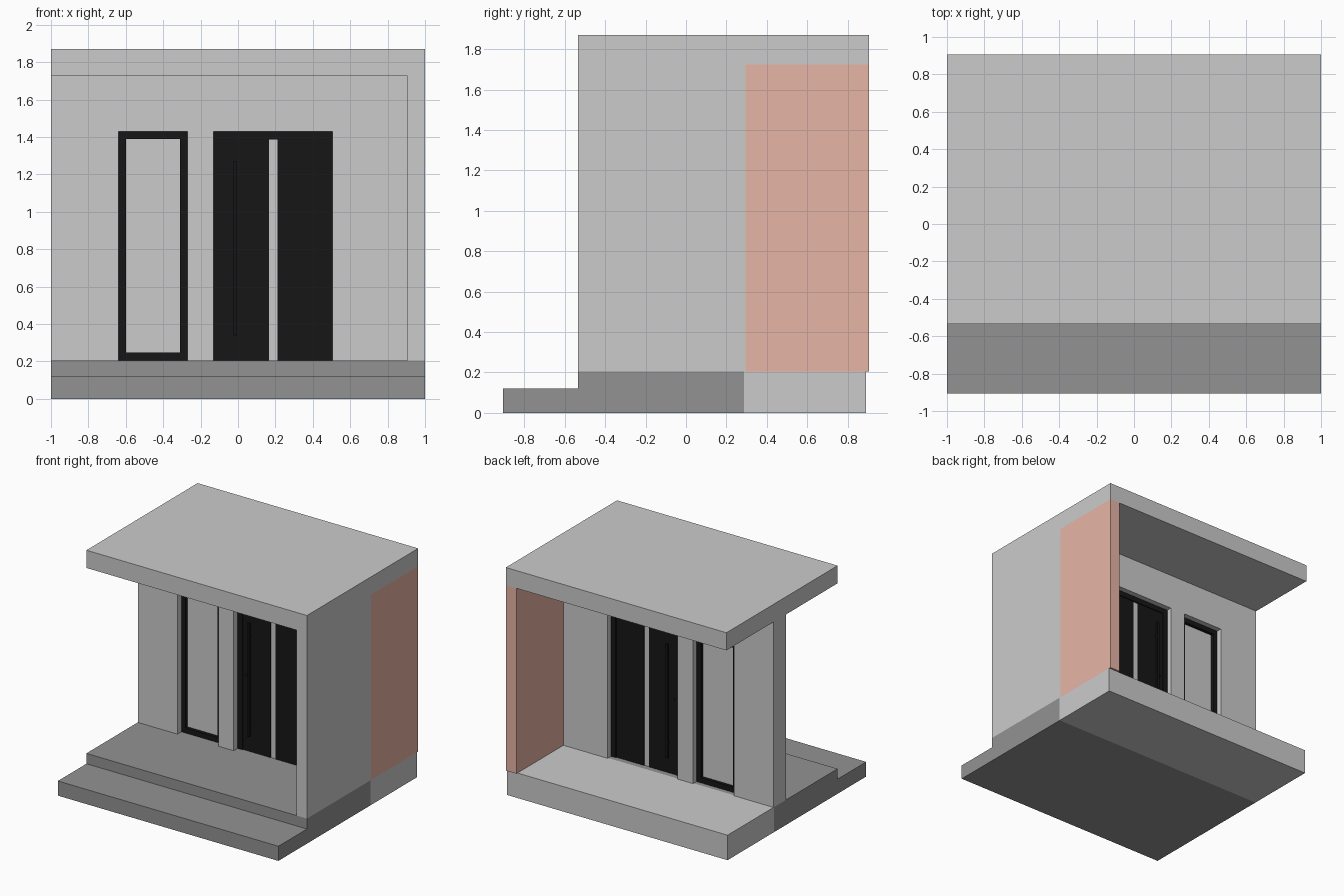
import bpy, bmesh
from mathutils import Matrix

if "Cube" in bpy.data.objects:
    bpy.data.objects.remove(bpy.data.objects["Cube"])


def material(name, rgb):
    m = bpy.data.materials.new(name)
    m.diffuse_color = (*rgb, 1)
    m.use_nodes = True
    m.node_tree.nodes["Principled BSDF"].inputs["Base Color"].default_value = m.diffuse_color
    return m


DARK = material("dark_stone", (0.29, 0.29, 0.29))
BROWN = material("terracotta", (0.8, 0.46, 0.38))
BLACK = material("black_metal", (0.008, 0.008, 0.008))


def finish(name, bm, mat):
    bmesh.ops.recalc_face_normals(bm, faces=bm.faces)
    me = bpy.data.meshes.new(name)
    bm.to_mesh(me)
    bm.free()
    ob = bpy.data.objects.new(name, me)
    bpy.context.collection.objects.link(ob)
    if mat:
        me.materials.append(mat)
    return ob


def extrude_xz(name, pts, y0, y1, mat=None):
    """Extrude an outline in the xz plane from y0 to y1."""
    bm = bmesh.new()
    f = bm.faces.new([bm.verts.new((x, y0, z)) for x, z in pts])
    ext = bmesh.ops.extrude_face_region(bm, geom=[f], use_keep_orig=True)["geom"]
    verts = [v for v in ext if isinstance(v, bmesh.types.BMVert)]
    bmesh.ops.translate(bm, verts=verts, vec=(0, y1 - y0, 0))
    return finish(name, bm, mat)


def box(name, x, y, z, mat=None):
    pts = [(x[0], z[0]), (x[1], z[0]), (x[1], z[1]), (x[0], z[1])]
    return extrude_xz(name, pts, y[0], y[1], mat)


def cylinder_y(name, x, z, r, y0, y1, mat):
    bm = bmesh.new()
    bmesh.ops.create_cone(bm, cap_ends=True, segments=16, radius1=r, radius2=r,
                          depth=y1 - y0,
                          matrix=Matrix.Translation((x, (y0 + y1) / 2, z))
                          @ Matrix.Rotation(1.5707963, 4, 'X'))
    return finish(name, bm, mat)


FLOOR, HEAD, CEIL, TOP = 0.205, 1.43, 1.725, 1.87

# Base slabs
box("step", (-1, 1), (-0.905, -0.535), (0, 0.12), DARK)
box("porch_slab", (-1, 1), (-0.535, 0.287), (0, FLOOR), DARK)
box("inner_floor", (-1, 1), (0.287, 0.89), (0, FLOOR))

# Roof slab and side wall
box("roof", (-1, 1), (-0.535, 0.905), (CEIL, TOP))
box("side_wall", (0.905, 1), (-0.535, 0.295), (FLOOR, CEIL))
box("side_wall_rear", (0.905, 1), (0.295, 0.905), (FLOOR, CEIL), BROWN)

# Front wall, notched for window and door
wall = [(-1, FLOOR)]
for a, b in ((-0.64, -0.27), (-0.13, 0.505)):
    wall += [(a, FLOOR), (a, HEAD), (b, HEAD), (b, FLOOR)]
wall += [(0.905, FLOOR), (0.905, CEIL), (-1, CEIL)]
extrude_xz("front_wall", wall, 0.13, 0.295)


def head_frame(name, a, b, t):
    pts = [(a, FLOOR), (a, HEAD), (b, HEAD), (b, FLOOR),
           (b - t, FLOOR), (b - t, HEAD - t), (a + t, HEAD - t), (a + t, FLOOR)]
    extrude_xz(name, pts, 0.18, 0.25, BLACK)


# Window
head_frame("window_frame", -0.64, -0.27, 0.04)
box("window_sill_frame", (-0.60, -0.31), (0.18, 0.25), (FLOOR, 0.247), BLACK)
box("window_pane", (-0.60, -0.31), (0.205, 0.225), (0.247, 1.39))

# Door with glass strip and fixed side panel
head_frame("door_frame", -0.13, 0.505, 0.043)
box("door_leaf", (-0.087, 0.165), (0.188, 0.242), (FLOOR, 1.387), BLACK)
box("door_glass_strip", (0.165, 0.21), (0.192, 0.238), (FLOOR, 1.387))
box("door_side_panel", (0.21, 0.462), (0.188, 0.242), (FLOOR, 1.387), BLACK)

# Pull bars, mounts and lock on both faces
for side, bar, mount in (("front", (0.152, 0.168), (0.168, 0.188)),
                         ("back", (0.262, 0.278), (0.242, 0.262))):
    box(f"pull_bar_{side}", (-0.025, -0.005), bar, (0.34, 1.27), BLACK)
    for i, z in enumerate((0.45, 1.16)):
        cylinder_y(f"bar_mount_{side}_{i}", -0.015, z, 0.007, *mount, BLACK)
cylinder_y("lock", -0.062, 0.82, 0.009, 0.181, 0.249, BLACK)
